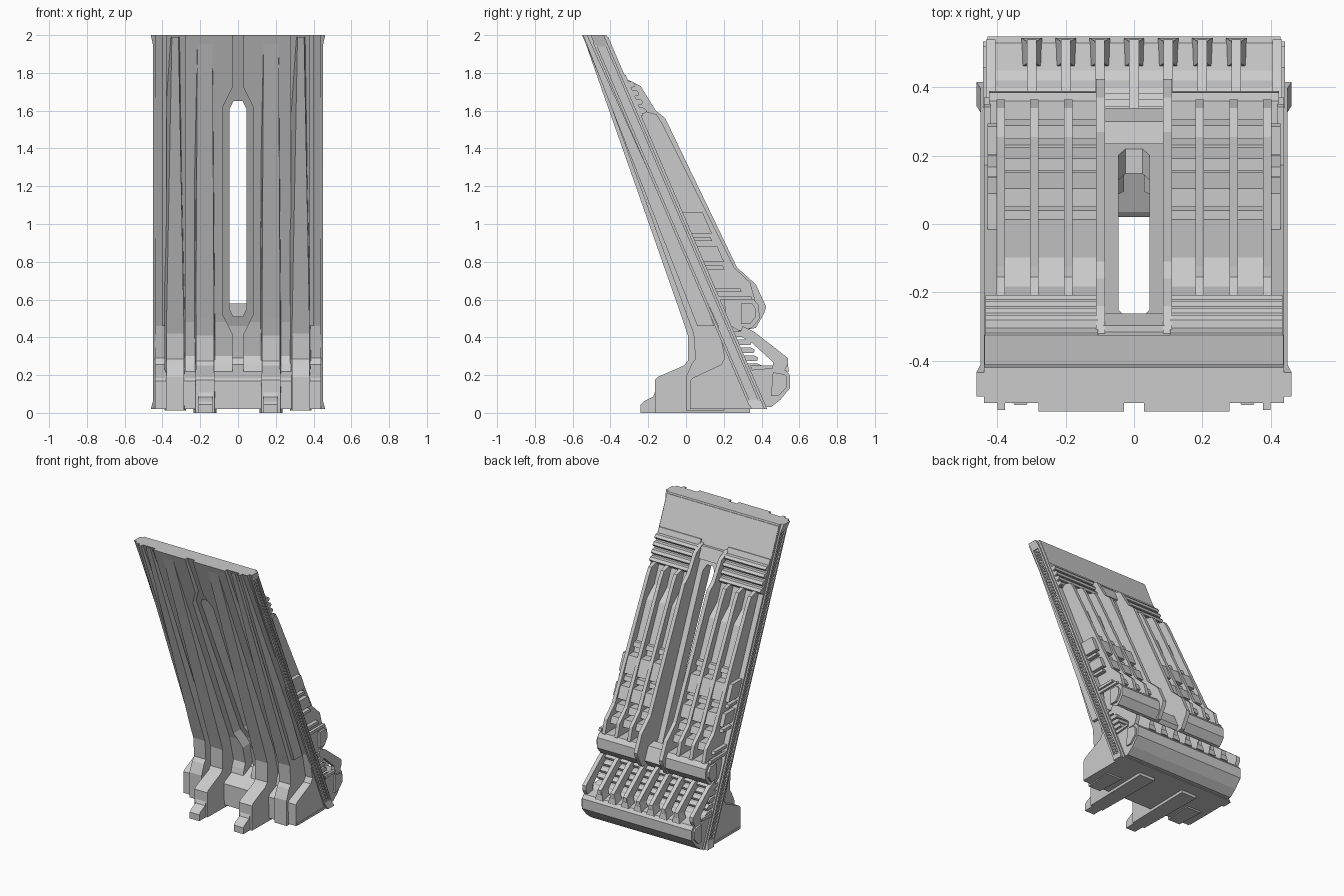
import bpy, bmesh

M = 0.43                                   # lean of the wall: y gained per unit dropped


def back(z, d=0.0):
    """Point on the leaning back face at height z, pushed out by d."""
    return (-0.42 + M * (2 - z) + d, z)


def finish(name, bm):
    bmesh.ops.recalc_face_normals(bm, faces=bm.faces[:])
    me = bpy.data.meshes.new(name)
    bm.to_mesh(me)
    bm.free()
    ob = bpy.data.objects.new(name, me)
    bpy.context.collection.objects.link(ob)
    return ob


def add_prism(bm, pts, x0, x1):
    """Extrude a (y, z[, inset]) outline from x0 to x1; inset narrows that point."""
    rings = []
    for x, s in ((x0, 1), (x1, -1)):
        rings.append([bm.verts.new((x + s * (p[2] if len(p) > 2 else 0), p[0], p[1])) for p in pts])
    a, b = rings
    bm.faces.new(a)
    bm.faces.new(b[::-1])
    n = len(pts)
    for i in range(n):
        j = (i + 1) % n
        bm.faces.new((a[i], b[i], b[j], a[j]))


def prism(name, outlines, spans, mirror=True):
    """One object holding every outline over every x span, both sides if mirrored."""
    bm = bmesh.new()
    for pts in outlines:
        for x0, x1 in spans:
            add_prism(bm, pts, x0, x1)
            if mirror:
                add_prism(bm, pts, -x1, -x0)
    return finish(name, bm)


def band(z1, z0, d1, d0=None, inner=-0.03):
    """Slab on the back face between heights z0..z1 with thickness d1 (top), d0 (bottom)."""
    d0 = d1 if d0 is None else d0
    return [back(z1, inner), back(z1, d1), back(z0, d0), back(z0, inner)]


def cut_slot(ob, outline):
    """Cut an (x, z) outline straight through the wall in y."""
    bm = bmesh.new()
    lo = [bm.verts.new((x, -1, z)) for x, z in outline]
    face = bm.faces.new(lo)
    ext = bmesh.ops.extrude_face_region(bm, geom=[face])
    bmesh.ops.translate(bm, vec=(0, 2, 0),
                        verts=[v for v in ext["geom"] if isinstance(v, bmesh.types.BMVert)])
    cutter = finish("slot_cutter", bm)
    mod = ob.modifiers.new("slot", "BOOLEAN")
    mod.object, mod.operation, mod.solver = cutter, "DIFFERENCE", "EXACT"
    bpy.context.view_layer.update()
    dg = bpy.context.evaluated_depsgraph_get()
    me = bpy.data.meshes.new_from_object(ob.evaluated_get(dg))
    ob.modifiers.clear()
    ob.data = me
    bpy.data.objects.remove(cutter)


def slot(w, z0, z1, cx, cz):
    return [(-w + cx, z0), (w - cx, z0), (w, z0 + cz), (w, z1 - cz),
            (w - cx, z1), (-w + cx, z1), (-w, z1 - cz), (-w, z0 + cz)]


# Leaning wall with its stepped base
body = prism("wall_body", [[(-0.525, 2), (-0.42, 2), (0.43, 0.02), (0.02, 0.02), (0.02, 0.17),
                            (0.035, 0.185), (0.185, 0.255), (0.205, 0.29), (0.17, 0.46)]],
             [(-0.44, 0.44)], False)
cut_slot(body, slot(0.045, 0.51, 1.65, 0.02, 0.04))

# Front panels beside the centre groove, opened around the slot
panels = prism("front_panels", [[(-0.55, 2), (-0.48, 2), (0.27, 0.25), (0.1, 0.22), (0.11, 0.26),
                                 (0.125, 0.3), (0.08, 0.48)]], [(0.03, 0.28)])
cut_slot(panels, slot(0.08, 0.42, 1.72, 0.05, 0.1))

# Buttress legs that sweep down the front; the outer pair stands further back
prism("inner_legs", [[(-0.54, 1.98, .02), (-0.02, 0.5, .012), (0.01, 0.41, .012), (0.01, 0.275, .012),
                      (-0.012, 0.25, .012), (-0.15, 0.19, .01), (-0.165, 0.175, .01), (-0.165, 0, .01),
                      (0.34, 0.0), (0.34, 0.1), (-0.46, 1.98)]], [(0.115, 0.235)])
prism("outer_legs", [[(-0.53, 1.99, .04), (0.01, 0.5, .012), (0.04, 0.42, .012), (0.05, 0.285, .012),
                      (0.03, 0.26, .012), (0.0, 0.19, .01), (0.0, 0.012, .01), (0.2, 0.012),
                      (0.3, 0.2), (-0.46, 1.99)]], [(0.275, 0.39)])
prism("toe_blocks", [[(-0.16, 0.12), (-0.175, 0.085), (-0.225, 0.06), (-0.24, 0.045), (-0.24, 0.0),
                      (-0.1, 0.0), (-0.1, 0.12)]], [(0.135, 0.21)])
prism("front_fins", [[(-0.545, 2), (0.06, 0.46), (0.15, 0.46), (-0.46, 2)]], [(0.378, 0.4)])

# Side strips with grip texture and flared ends
prism("side_strips", [band(1.96, 0.04, -0.075, inner=-0.09), band(1.96, 0.04, -0.015, inner=-0.03)],
      [(0.435, 0.45)])
grip = []
for i in range(75):
    z = 1.93 - i * 0.025
    grip += [band(z, z - 0.012, -0.056, inner=-0.07), band(z - 0.008, z - 0.02, -0.036, inner=-0.05)]
prism("side_grip", grip, [(0.435, 0.446)])
bm = bmesh.new()
for s in (-1, 1):
    for z_wide, z_thin in ((2.0, 1.94), (0.02, 0.07)):
        # tapered block, widest at the end of the strip
        ring = [(0.43, z_wide), (0.462, z_wide), (0.448, z_thin), (0.43, z_thin)]
        a = [bm.verts.new((s * x, *back(z, -0.085))) for x, z in ring]
        b = [bm.verts.new((s * x, *back(z, -0.015))) for x, z in ring]
        bm.faces.new(a)
        bm.faces.new(b[::-1])
        for i in range(4):
            j = (i + 1) % 4
            bm.faces.new((a[i], b[i], b[j], a[j]))
finish("flared_ends", bm)
prism("base_side_trim", [[(0.03, 0.02), (0.03, 0.035), (0.37, 0.035), (0.38, 0.02)]], [(0.43, 0.445)])

# Back: top plate, horizontal ridges
prism("top_plate", [band(1.99, 1.79, 0.004)], [(-0.438, 0.438)], False)
ridges = [band(1.79, 1.575, 0.01)]
for i in range(4):
    z = 1.755 - i * 0.046
    ridges.append([back(z, 0), back(z - 0.002, 0.033), back(z - 0.018, 0.04), back(z - 0.03, 0.028),
                   back(z - 0.034, 0)])
prism("upper_ridges", ridges, [(0.105, 0.435)])

# Central rails either side of the slot
tail = [(0.27, 0.77), (0.37, 0.68), (0.425, 0.56), (0.415, 0.53), (0.37, 0.45), (0.27, 0.43), (0.2, 0.43)]
prism("centre_rails", [[(-0.36, 1.77), (-0.32, 1.77), (-0.24, 1.73), (-0.16, 1.6), (-0.11, 1.56)] + tail],
      [(0.085, 0.112)])
prism("rail_bridges", [[(0.235, 0.58), (0.3, 0.57), (0.34, 0.48), (0.3, 0.43), (0.25, 0.43)],
                       band(1.76, 1.68, 0.02)], [(-0.09, 0.09)], False)

# Vertical back ribs and the stepped plates between them
prism("back_ribs", [[(-0.26, 1.59), (-0.21, 1.595), (-0.155, 1.58), (-0.125, 1.53), (0.255, 0.77),
                     (0.34, 0.69), (0.365, 0.6), (0.33, 0.46), (0.21, 0.46)]],
      [(x, x + 0.025) for x in (0.18, 0.28, 0.378)])
prism("back_plates", [[back(1.45, 0), back(1.38, 0.055), back(1.1, 0.06), back(0.55, 0.06), back(0.55, 0)],
                      band(1.13, 1.1, 0.085), band(1.06, 0.95, 0.12), band(0.93, 0.9, 0.105),
                      band(0.88, 0.8, 0.13), band(0.765, 0.72, 0.12), band(0.7, 0.655, 0.15)],
      [(0.105, 0.39)])
prism("side_blocks", [band(1.06, 0.95, 0.105), band(0.93, 0.91, 0.09), band(0.88, 0.8, 0.105),
                      band(0.78, 0.76, 0.09), band(0.66, 0.64, 0.13)], [(0.39, 0.43)])

# Upper boxes, one on each side of the rails
box = [(0.2, 0.6), (0.36, 0.6), (0.385, 0.57), (0.39, 0.5), (0.35, 0.45), (0.28, 0.435), (0.22, 0.47)]
prism("upper_boxes", [box], [(0.11, 0.425)])
prism("upper_box_ends", [[(0.29, 0.58), (0.35, 0.58), (0.37, 0.55), (0.37, 0.51), (0.34, 0.47), (0.29, 0.47)],
                         band(0.62, 0.6, 0.17)], [(0.42, 0.44)])

# Lower rack teeth, struts and full-width lower box
teeth = []
for i in range(5):
    z = 0.43 - i * 0.042
    teeth.append([back(z, -0.02), back(z, 0.05), back(z - 0.012, 0.068), back(z - 0.028, 0.055),
                  back(z - 0.03, -0.02)])
prism("rack_teeth", teeth, [(-0.43, 0.43)], False)
struts = [x * s for x in (0.1, 0.2, 0.3, 0.42) for s in (-1, 1)] + [0]
prism("lower_struts", [[(0.3, 0.46), (0.36, 0.43), (0.54, 0.29), (0.54, 0.26), (0.52, 0.22), (0.46, 0.22),
                        (0.46, 0.27), (0.35, 0.37), (0.28, 0.41)]],
      [(x - 0.014, x + 0.014) for x in struts], False)
prism("strut_feet", [[(0.47, 0.27, .016), (0.535, 0.285, .016), (0.545, 0.22), (0.46, 0.22)]],
      [(x - 0.03, x + 0.03) for x in struts if abs(x) < 0.4], False)
prism("lower_box", [[(0.32, 0.25), (0.42, 0.25), (0.45, 0.235), (0.53, 0.225), (0.55, 0.2), (0.55, 0.13),
                     (0.5, 0.07), (0.45, 0.03), (0.41, 0.03)]], [(-0.43, 0.43)], False)
prism("lower_box_ends", [[(0.46, 0.215), (0.52, 0.205), (0.535, 0.19), (0.535, 0.135), (0.49, 0.09),
                          (0.45, 0.09)], [(0.34, 0.25), (0.46, 0.25), (0.46, 0.235), (0.35, 0.225)]],
      [(0.425, 0.442)])
